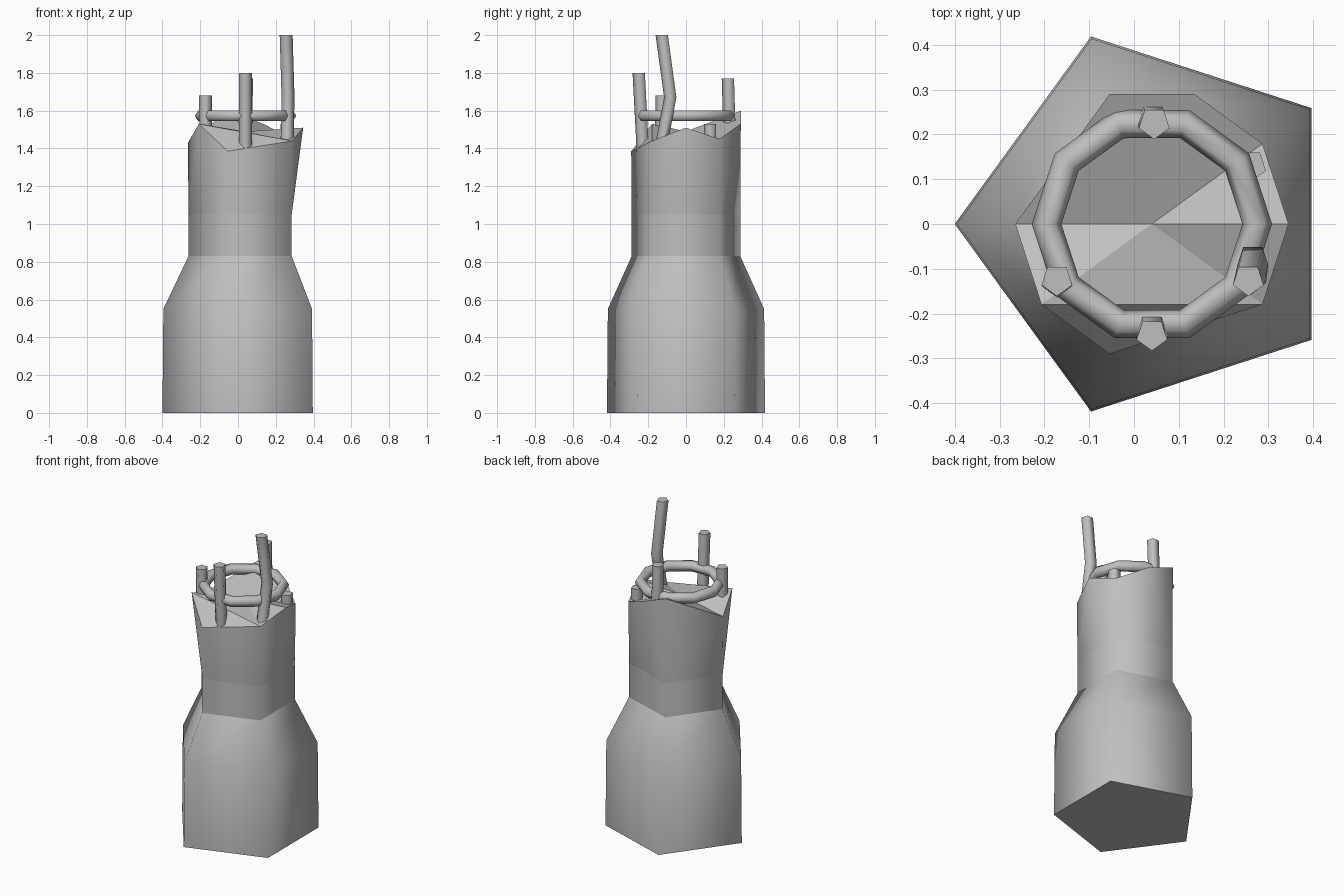
import bpy, bmesh
from math import sin, cos, pi, radians
from mathutils import Vector

CX = 0.04  # axis of the vessel

cube = bpy.data.objects.get("Cube")
if cube:
    bpy.data.objects.remove(cube, do_unlink=True)

grey = bpy.data.materials.new("plain_grey")
grey.use_nodes = True
grey.diffuse_color = (0.52, 0.52, 0.52, 1)
grey.node_tree.nodes["Principled BSDF"].inputs["Base Color"].default_value = grey.diffuse_color


def polar(angle, radius, z, cx=CX, cy=0):
    a = radians(angle)
    return Vector((cx + radius * cos(a), cy + radius * sin(a), z))


def finish(bm, name, smooth_angle=80):
    mesh = bpy.data.meshes.new(name)
    bm.to_mesh(mesh)
    bm.free()
    mesh.materials.append(grey)
    obj = bpy.data.objects.new(name, mesh)
    bpy.context.collection.objects.link(obj)
    bpy.ops.object.select_all(action='DESELECT')
    obj.select_set(True)
    bpy.context.view_layer.objects.active = obj
    if smooth_angle:
        bpy.ops.object.shade_smooth_by_angle(angle=radians(smooth_angle))
    return obj


def loft(name, path, phase, bottom=True, top=True):
    """Five-sided tube through (x, y, z, radius) stations."""
    bm = bmesh.new()
    rings = [[bm.verts.new(polar(phase + 72 * i, r, z, x, y)) for i in range(5)]
             for x, y, z, r in path]
    for low, high in zip(rings, rings[1:]):
        for i in range(5):
            j = (i + 1) % 5
            bm.faces.new((low[i], low[j], high[j], high[i]))
    if bottom:
        bm.faces.new(rings[0][::-1])
    if top:
        bm.faces.new(rings[-1])
    return finish(bm, name)


# Body and lower neck
loft("body", [(CX, 0, 0, 0.44), (CX, 0, 0.55, 0.435), (CX, 0, 0.83, 0.302)], 180, top=False)
loft("lower_neck", [(CX, 0, 0.83, 0.302), (CX, 0, 1.05, 0.302)], 180, False, False)

# Upper neck: five corners below, uneven eight-point rim above
rim = {180: 1.43, 216: 1.53, 252: 1.385, 324: 1.44, 0: 1.51, 36: 1.45, 72: 1.53, 108: 1.6}
bm = bmesh.new()
high = {a: bm.verts.new(polar(a, 0.305, z)) for a, z in rim.items()}
low = {a: bm.verts.new(polar(a, 0.302, 1.05)) for a in range(36, 360, 72)}
for a in low:
    b, mid = (a + 72) % 360, (a + 36) % 360
    if mid in high:
        bm.faces.new((low[a], high[mid], high[a]))
        bm.faces.new((low[a], low[b], high[mid]))
        bm.faces.new((low[b], high[b], high[mid]))
    else:
        bm.faces.new((low[a], low[b], high[b], high[a]))
finish(bm, "upper_neck")

# Crooked lid closing the rim
bm = bmesh.new()
edge = {a: bm.verts.new(polar(a, 0.305, z)) for a, z in rim.items()}
centre = bm.verts.new((CX, 0, 1.49))
bm.faces.new((edge[216], edge[252], edge[324]))
loop = [a for a in rim if a != 252]
for a, b in zip(loop, loop[1:] + loop[:1]):
    bm.faces.new((edge[a], edge[b], centre))
finish(bm, "lid", 20)

# Ten-sided ring above the rim
bm = bmesh.new()
SIDES, TUBE = 10, 6
hoop = [[bm.verts.new(polar(360 * i / SIDES, 0.235 + 0.033 * cos(2 * pi * k / TUBE),
                            1.573 + 0.033 * sin(2 * pi * k / TUBE)))
         for k in range(TUBE)] for i in range(SIDES)]
for i in range(SIDES):
    n = hoop[(i + 1) % SIDES]
    for k in range(TUBE):
        m = (k + 1) % TUBE
        bm.faces.new((hoop[i][k], n[k], n[m], hoop[i][m]))
finish(bm, "ring")

# Upright rods
rods = {
    "front_rod": [(0.04, -0.225, 1.38), (0.04, -0.247, 1.8)],
    "right_rod": [(-0.17, -0.13, 1.45), (-0.172, -0.125, 1.68)],
    "tall_bent_rod": [(0.26, -0.125, 1.43), (0.265, -0.08, 1.67), (0.255, -0.125, 2.0)],
    "back_rod": [(0.04, 0.237, 1.38), (0.045, 0.225, 1.77)],
    "short_rod": [(0.26, 0.13, 1.4), (0.26, 0.13, 1.53)],
}
for name, points in rods.items():
    loft(name, [(*p, 0.036) for p in points], -90)
